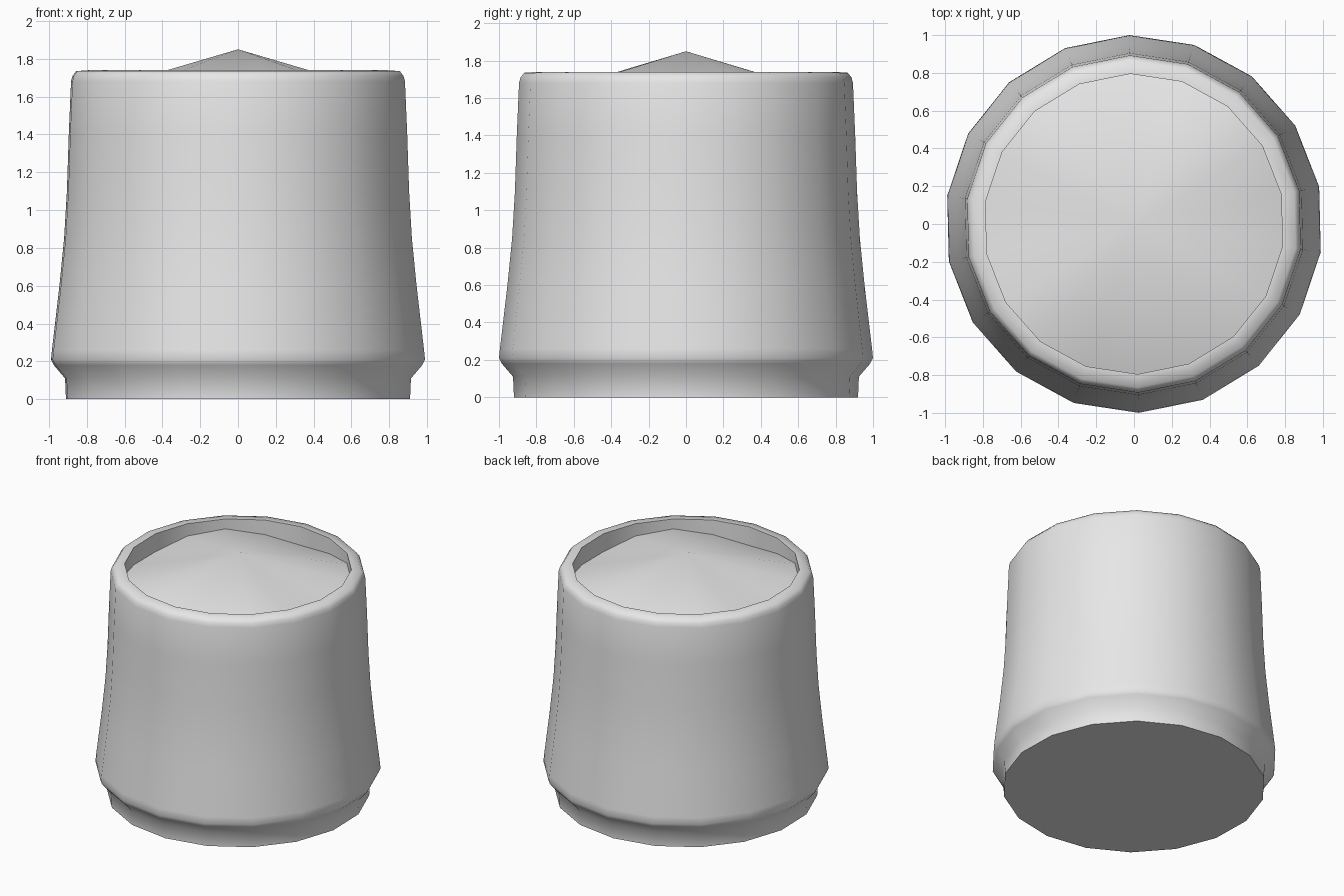
import bpy, bmesh, math

cube = bpy.data.objects.get("Cube")
if cube:
    bpy.data.objects.remove(cube, do_unlink=True)

SIDES = 18
TURN = math.radians(11.4)

grey = bpy.data.materials.new("light grey")
grey.use_nodes = True
grey.diffuse_color = (0.8, 0.8, 0.8, 1)
grey.node_tree.nodes["Principled BSDF"].inputs["Base Color"].default_value = (0.8, 0.8, 0.8, 1)


def ring(bm, radius, height):
    """One ring of vertices; height may depend on the angle."""
    verts = []
    for i in range(SIDES):
        a = TURN + math.tau * i / SIDES
        z = height(a) if callable(height) else height
        verts.append(bm.verts.new((radius * math.cos(a), radius * math.sin(a), z)))
    return verts


def lathe(name, profile, bottom_cap=False, apex=None, angle=60):
    """Turn a profile of (radius, height), with an optional base and a fan to an apex."""
    bm = bmesh.new()
    rings = [ring(bm, r, z) for r, z in profile]
    for low, high in zip(rings, rings[1:]):
        for i in range(SIDES):
            j = (i + 1) % SIDES
            bm.faces.new((low[i], low[j], high[j], high[i]))
    if bottom_cap:
        bm.faces.new(rings[0][::-1])
    if apex is not None:
        tip = bm.verts.new((0, 0, apex))
        for i in range(SIDES):
            bm.faces.new((rings[-1][i], rings[-1][(i + 1) % SIDES], tip))
    mesh = bpy.data.meshes.new(name)
    bm.to_mesh(mesh)
    bm.free()
    obj = bpy.data.objects.new(name, mesh)
    bpy.context.collection.objects.link(obj)
    mesh.materials.append(grey)
    bpy.ops.object.select_all(action="DESELECT")
    obj.select_set(True)
    bpy.context.view_layer.objects.active = obj
    bpy.ops.object.shade_smooth_by_angle(angle=math.radians(angle))
    return obj


# Flared body with a narrow foot, a rounded rim and a short inner wall
lathe("cup_body", [
    (0.92, 0), (0.925, 0.11), (0.985, 0.18), (1.0, 0.21), (0.995, 0.26),
    (0.955, 0.6), (0.93, 0.85), (0.915, 1.1), (0.905, 1.4),
    (0.893, 1.68), (0.885, 1.71), (0.865, 1.735), (0.795, 1.74), (0.795, 1.55),
], bottom_cap=True)


# Shallow peaked filling, its edge slightly uneven along the wall
def edge_height(a):
    return 1.63 + 0.035 * math.cos(4 * (a - math.pi / 4))


lathe("peaked_filling", [(0.795, edge_height)], apex=1.85)
